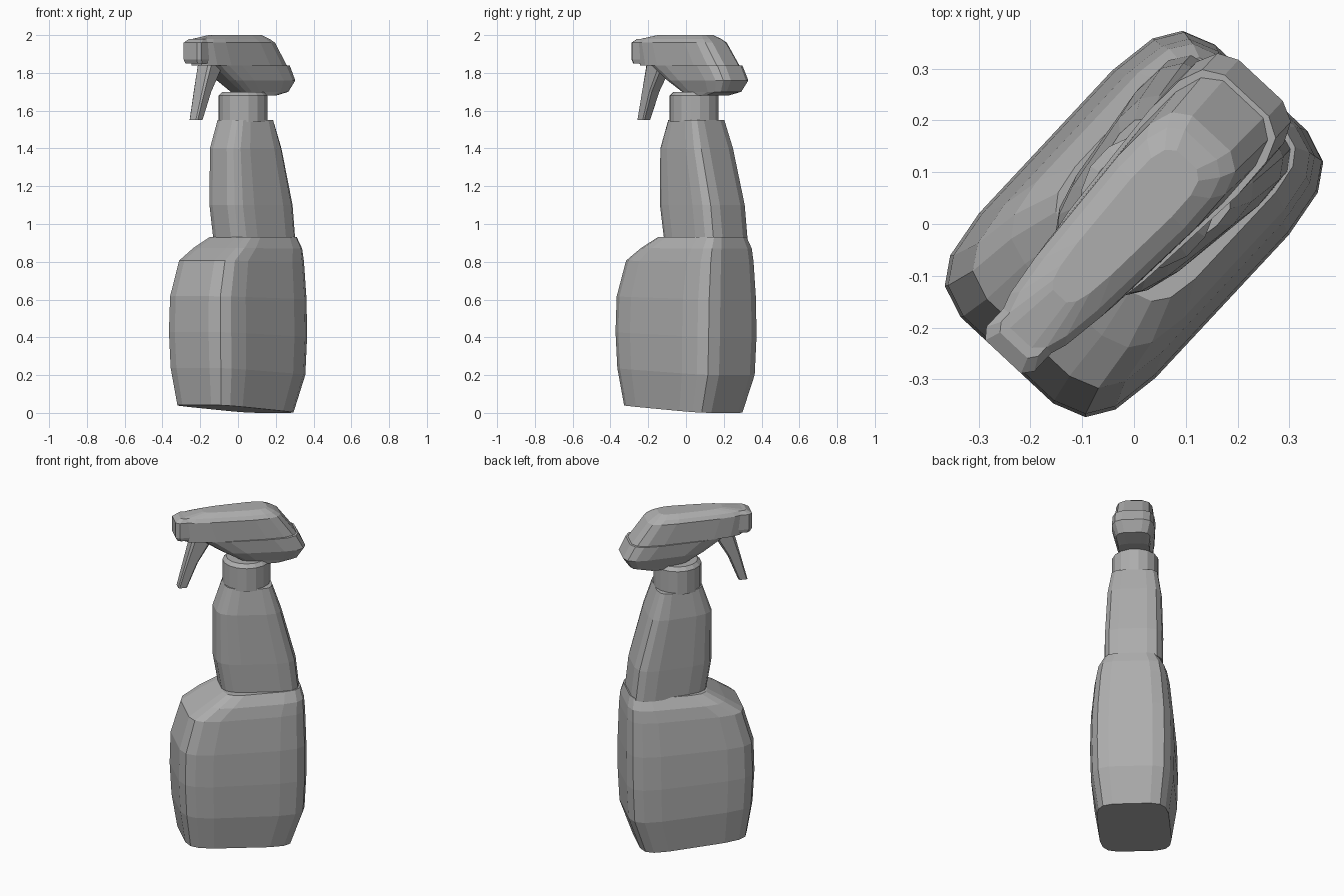
import bpy
import bmesh
import math
from mathutils import Matrix

cube = bpy.data.objects.get("Cube")
if cube:
    bpy.data.objects.remove(cube, do_unlink=True)

# One grey plastic for the whole bottle
GREY = (.42, .42, .42, 1)
plastic = bpy.data.materials.new("grey_plastic")
plastic.use_nodes = True
plastic.diffuse_color = GREY
plastic.node_tree.nodes["Principled BSDF"].inputs["Base Color"].default_value = GREY

# The long axis of the bottle is turned from x towards y
TURN = Matrix.Rotation(math.radians(47), 4, "Z")


def outline(power, sides, taper=0):
    """Rounded box outline; a higher power is squarer, taper narrows the front."""
    def rounded(value):
        return math.copysign(abs(value) ** (2 / power), value)

    points = []
    for k in range(sides):
        angle = math.tau * (k + .5) / sides
        along = rounded(math.cos(angle))
        points.append((along, rounded(math.sin(angle)) * (1 + taper * along)))
    longest = max(along for along, across in points)
    return [(along / longest, across) for along, across in points]


def loft(name, shape, sections, slope=0, offset=.01):
    """Skin a shape through sections of (height, front, back, half width)."""
    bm = bmesh.new()
    top = sections[-1][0]
    rings = []
    for height, front, back, width in sections:
        middle, reach = (front + back) / 2, (back - front) / 2
        ring = []
        for along, across in shape:
            u = middle + along * reach
            lift = slope * (back - u) * (1 - height / top)
            ring.append(bm.verts.new((u, across * width + offset, height + lift)))
        rings.append(ring)
    for lower, upper in zip(rings, rings[1:]):
        for k in range(len(shape)):
            # The previous index wraps round to close the ring
            bm.faces.new((lower[k - 1], lower[k], upper[k], upper[k - 1]))
    bm.faces.new(rings[0])
    bm.faces.new(rings[-1])
    bmesh.ops.recalc_face_normals(bm, faces=bm.faces)
    bm.transform(TURN)
    mesh = bpy.data.meshes.new(name)
    bm.to_mesh(mesh)
    bm.free()
    mesh.materials.append(plastic)
    part = bpy.data.objects.new(name, mesh)
    bpy.context.collection.objects.link(part)


boxy = outline(power=5, sides=16)
circle = outline(power=2, sides=16)
block = outline(power=6, sides=8)
wedge = outline(power=4, sides=16, taper=.2)

# Wide lower body with a sloping shoulder at the front
loft("bottle_body", boxy, [
    (0, -.32, .28, .2),
    (.2, -.35, .35, .23),
    (.4, -.36, .36, .235),
    (.6, -.355, .36, .23),
    (.8, -.3, .355, .21),
    (.87, -.2, .35, .195),
    (.93, -.1, .335, .16),
], slope=.07, offset=0)

# Narrow upper bottle, leaning in at the back
loft("bottle_neck", wedge, [
    (.92, -.1, .33, .15),
    (1.1, -.13, .31, .15),
    (1.4, -.13, .23, .14),
    (1.55, -.08, .18, .12),
])

# Round screw collar
loft("collar", circle, [
    (1.54, -.08, .18, .13),
    (1.68, -.08, .18, .13),
    (1.7, -.06, .16, .11),
])

# Underside shell of the spray head
loft("head_lower", wedge, [
    (1.68, .03, .24, .08),
    (1.7, 0, .33, .09),
    (1.76, -.1, .37, .11),
    (1.84, -.22, .33, .11),
])

# Top cover of the spray head
loft("head_cover", wedge, [
    (1.84, -.31, .32, .1),
    (1.96, -.33, .23, .095),
    (1.98, -.31, .2, .08),
    (2, -.2, .16, .05),
])

# Nozzle block at the front of the head
loft("nozzle", block, [
    (1.85, -.35, -.2, .06),
    (1.87, -.36, -.2, .065),
    (1.96, -.36, -.2, .065),
    (1.98, -.33, -.2, .05),
])

# Trigger lever, reaching forward and down
loft("trigger", block, [
    (1.55, -.34, -.29, .03),
    (1.7, -.3, -.23, .04),
    (1.85, -.26, -.14, .05),
])
